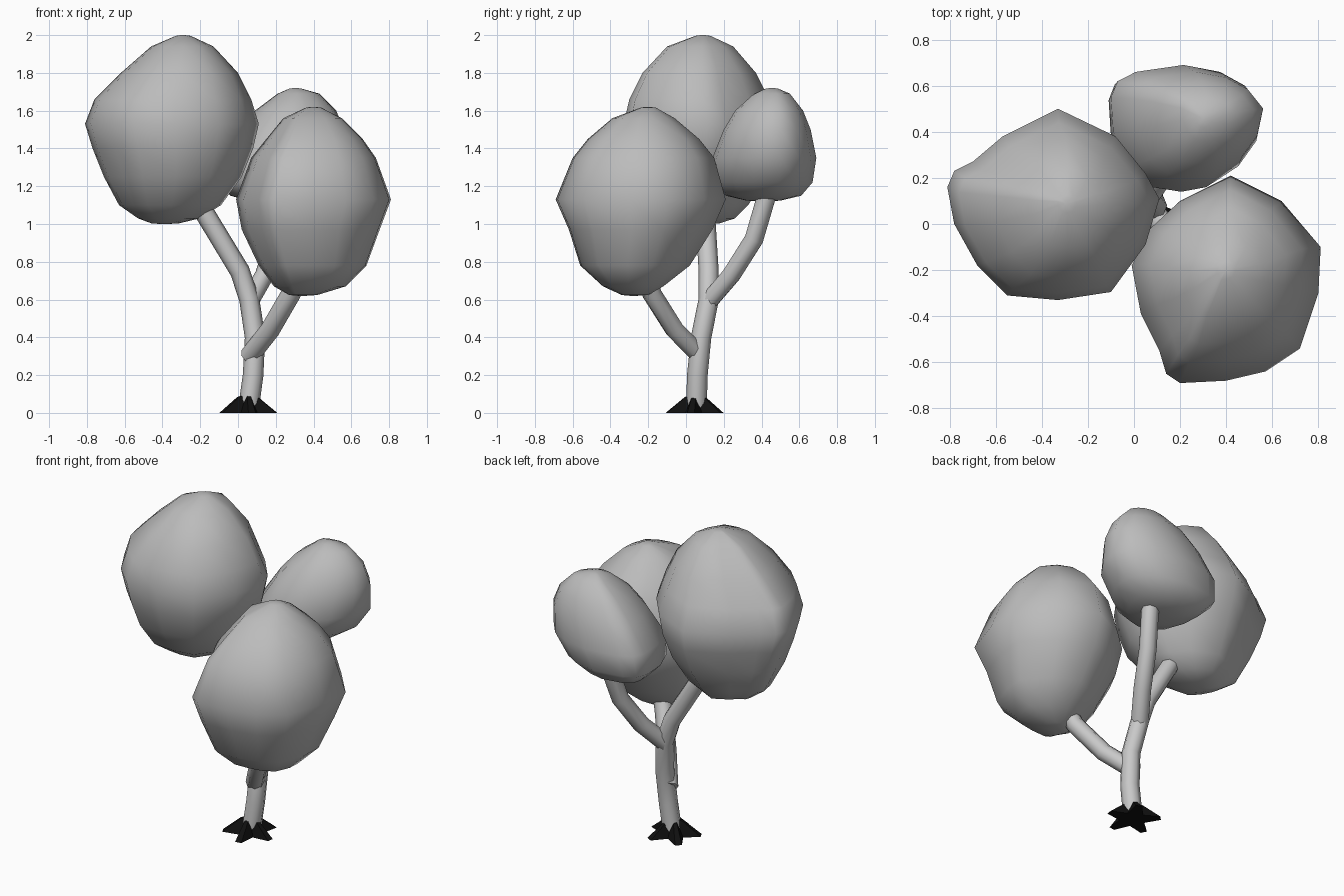
import bpy, bmesh, math
from mathutils import Vector

cube = bpy.data.objects.get("Cube")
if cube:
    bpy.data.objects.remove(cube, do_unlink=True)


def material(name, rgb):
    m = bpy.data.materials.new(name)
    m.use_nodes = True
    m.diffuse_color = (*rgb, 1)
    bsdf = m.node_tree.nodes["Principled BSDF"]
    bsdf.inputs["Base Color"].default_value = (*rgb, 1)
    bsdf.inputs["Roughness"].default_value = 0.8
    return m


LEAF = material("foliage grey", (0.50, 0.50, 0.50))
BARK = material("bark grey", (0.58, 0.58, 0.58))
ROOT = material("root black", (0.005, 0.005, 0.005))


def loft(name, rings, mat, smooth=True):
    """Skin equal-length rings of points and cap both ends."""
    bm = bmesh.new()
    vs = [[bm.verts.new(p) for p in ring] for ring in rings]
    n = len(vs[0])
    for a, b in zip(vs, vs[1:]):
        for i in range(n):
            j = (i + 1) % n
            bm.faces.new((a[i], a[j], b[j], b[i]))
    for ring in (vs[0], vs[-1]):
        bm.faces.new(ring)
    bmesh.ops.remove_doubles(bm, verts=bm.verts, dist=0.0005)
    bmesh.ops.recalc_face_normals(bm, faces=bm.faces)
    me = bpy.data.meshes.new(name)
    bm.to_mesh(me)
    bm.free()
    me.materials.append(mat)
    ob = bpy.data.objects.new(name, me)
    bpy.context.collection.objects.link(ob)
    if smooth:
        bpy.ops.object.select_all(action="DESELECT")
        ob.select_set(True)
        bpy.context.view_layer.objects.active = ob
        bpy.ops.object.shade_smooth_by_angle(angle=math.radians(60))
    return ob


def crown(name, outline, levels):
    """Leaf mass: a plan outline fitted to the extents of each level."""
    xs, ys = zip(*outline)
    x0, x1, y0, y1 = min(xs), max(xs), min(ys), max(ys)
    rings = []
    for z, a, b, c, d in levels:
        rings.append([(a + (x - x0) / (x1 - x0) * (b - a),
                       c + (y - y0) / (y1 - y0) * (d - c), z)
                      for x, y in outline])
    # soften the small end caps into a shallow dome
    for ring, lift in ((rings[0], -0.004), (rings[-1], 0.004)):
        mid = sum((Vector(p) for p in ring), Vector()) / len(ring)
        tip = [tuple(mid.lerp(Vector(p), 0.3) + Vector((0, 0, lift))) for p in ring]
        if lift < 0:
            rings.insert(0, tip)
        else:
            rings.append(tip)
    return loft(name, rings, LEAF)


def limb(name, path, r0, r1, sides=8):
    """Tapering round branch along a path."""
    pts = [Vector(p) for p in path]
    rings = []
    for i, p in enumerate(pts):
        t = (pts[min(i + 1, len(pts) - 1)] - pts[max(i - 1, 0)]).normalized()
        u = t.cross(Vector((0, 1, 0))).normalized()
        v = t.cross(u)
        r = r0 + (r1 - r0) * i / (len(pts) - 1)
        rings.append([p + r * (math.cos(k) * u + math.sin(k) * v)
                      for k in (math.tau * s / sides for s in range(sides))])
    return loft(name, rings, BARK)


# Leaf masses: (z, x min, x max, y min, y max) per level
crown("high_crown",
      [(-.33, .50), (-.08, .38), (.05, .22), (.11, .11), (.05, -.09),
       (-.10, -.295), (-.33, -.33), (-.55, -.31), (-.68, -.18), (-.78, 0),
       (-.81, .16), (-.78, .23), (-.70, .27), (-.57, .38)],
      [(1.004, -.46, -.31, .03, .18), (1.03, -.53, -.20, -.05, .26),
       (1.10, -.63, -.09, -.15, .33), (1.25, -.71, .02, -.26, .42),
       (1.40, -.77, .08, -.31, .48), (1.53, -.81, .11, -.33, .50),
       (1.66, -.76, .07, -.30, .44), (1.80, -.62, 0, -.23, .37),
       (1.94, -.46, -.13, -.10, .25), (1.996, -.33, -.25, .05, .13)])
crown("low_crown",
      [(.42, .21), (.64, .10), (.81, -.10), (.80, -.30), (.72, -.54),
       (.57, -.64), (.40, -.68), (.20, -.69), (.14, -.65), (.11, -.55),
       (.03, -.39), (-.01, -.18), (.07, -.02), (.20, .10)],
      [(.624, .27, .42, -.34, -.20), (.67, .19, .57, -.44, -.12),
       (.78, .11, .68, -.56, .02), (.97, .02, .75, -.62, .14),
       (1.13, -.01, .81, -.69, .21), (1.35, .07, .73, -.60, .15),
       (1.45, .15, .66, -.52, .07), (1.56, .24, .55, -.39, -.06),
       (1.616, .36, .44, -.24, -.16)])
crown("back_crown",
      [(-.11, .55), (-.08, .62), (0, .66), (.21, .69), (.37, .66), (.48, .60),
       (.56, .50), (.53, .36), (.45, .25), (.31, .16), (.20, .14), (.07, .16),
       (-.03, .24), (-.10, .40)],
      [(1.124, .05, .24, .32, .50), (1.15, -.04, .36, .21, .61),
       (1.22, -.11, .47, .15, .67), (1.35, -.10, .56, .14, .69),
       (1.50, 0, .56, .20, .66), (1.60, .09, .52, .26, .62),
       (1.69, .21, .43, .36, .55), (1.716, .27, .34, .42, .49)])

# Trunk and side branches
limb("trunk", [(.055, .055, .02), (.08, .06, .20), (.09, .08, .40), (.06, .12, .60),
               (.01, .12, .75), (-.19, .10, 1.08), (-.26, .10, 1.20)], .055, .052)
limb("low_branch", [(.06, .08, .30), (.17, -.06, .44), (.28, -.18, .63),
                    (.33, -.22, .75)], .052, .052)
limb("back_branch", [(.06, .12, .59), (.14, .24, .73), (.20, .36, .92),
                     (.24, .43, 1.16), (.24, .44, 1.22)], .05, .05)

# Star of five blunt roots
base, top = [], []
for i in range(5):
    a = math.radians(135 + 72 * i)
    for off, r, rt, zt in ((-36, .075, .045, .05), (-7, .158, .055, .085), (7, .158, .055, .085)):
        k = a + math.radians(off)
        kt = a + math.radians(off * (1 if off == -36 else 1.6))
        base.append((.05 + r * math.cos(k), .05 + r * math.sin(k), 0))
        top.append((.05 + rt * math.cos(kt), .05 + rt * math.sin(kt), zt))
peak = [(.05 + (x - .05) * .3, .05 + (y - .05) * .3, .095) for x, y, z in top]
loft("roots", [base, top, peak], ROOT, smooth=False)
